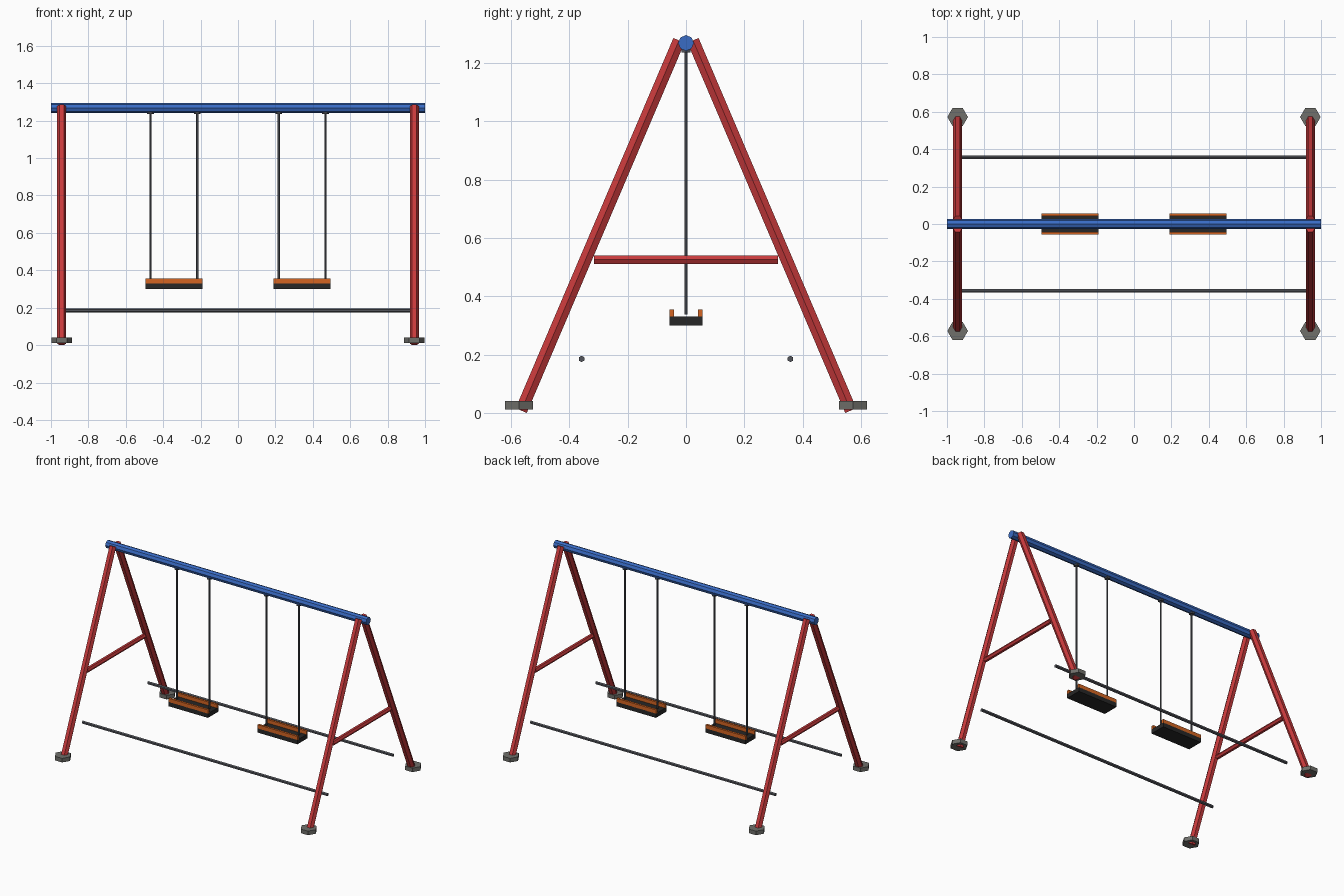
import bpy, bmesh
from mathutils import Vector, Matrix

cube = bpy.data.objects.get("Cube")
if cube:
    bpy.data.objects.remove(cube, do_unlink=True)


def material(name, rgb):
    m = bpy.data.materials.new(name)
    m.use_nodes = True
    m.diffuse_color = (*rgb, 1)
    m.node_tree.nodes["Principled BSDF"].inputs["Base Color"].default_value = (*rgb, 1)
    return m


red = material("red paint", (0.58, 0.042, 0.045))
blue = material("blue paint", (0.042, 0.15, 0.56))
steel = material("dark steel", (0.085, 0.09, 0.105))
concrete = material("grey concrete", (0.16, 0.16, 0.145))
rubber = material("black rubber", (0.02, 0.02, 0.02))
orange = material("orange trim", (0.66, 0.13, 0.016))

X, Y, Z = Vector((1, 0, 0)), Vector((0, 1, 0)), Vector((0, 0, 1))


def finish(name, bm, mat):
    mesh = bpy.data.meshes.new(name)
    bm.to_mesh(mesh)
    bm.free()
    mesh.materials.append(mat)
    bpy.context.collection.objects.link(bpy.data.objects.new(name, mesh))


def tube(name, a, b, radius, mat, corner, sides=6):
    """Flat-sided rod from a to b with one edge pointing towards corner."""
    a, b = Vector(a), Vector(b)
    d = (b - a).normalized()
    frame = Matrix((corner.cross(d), corner, d)).transposed().to_4x4()
    frame.translation = (a + b) / 2
    bm = bmesh.new()
    bmesh.ops.create_cone(bm, cap_ends=True, segments=sides, radius1=radius,
                          radius2=radius, depth=(b - a).length, matrix=frame)
    finish(name, bm, mat)


def box(name, center, size, mat):
    bm = bmesh.new()
    bmesh.ops.create_cube(bm, size=1, matrix=Matrix.Translation(center)
                          @ Matrix.Diagonal((*size, 1)))
    finish(name, bm, mat)


# Top beam
tube("top_beam", (-1, 0, 1.268), (1, 0, 1.268), 0.027, blue, Y, 8)

# End frames: two splayed legs with feet, joined by a cross bar
for sx, side in ((1, "left"), (-1, "right")):
    x = 0.943 * sx
    for sy, end in ((1, "back"), (-1, "front")):
        tube(f"{end}_{side}_leg", (x, 0.565 * sy, 0.008), (x, 0.024 * sy, 1.277),
             0.024, red, X)
        tube(f"{end}_{side}_foot", (x, 0.572 * sy, 0.012), (x, 0.572 * sy, 0.04),
             0.055, concrete, X)
    tube(f"{side}_cross_bar", (x, -0.315, 0.525), (x, 0.315, 0.525), 0.016, red, X)

# Long ground rails
for sy, end in ((1, "back"), (-1, "front")):
    tube(f"{end}_rail", (-0.94, 0.358 * sy, 0.185), (0.94, 0.358 * sy, 0.185),
         0.011, steel, Z)

# Swings: seat, trim, ropes and hangers
for sx, side in ((1, "left"), (-1, "right")):
    x = 0.343 * sx
    box(f"{side}_seat", (x, 0, 0.315), (0.305, 0.113, 0.03), rubber)
    for sy, end in ((1, "back"), (-1, "front")):
        box(f"{side}_seat_{end}_trim", (x, 0.049 * sy, 0.342),
            (0.305, 0.015, 0.026), orange)
    for n, dx in enumerate((-0.125, 0.125), 1):
        tube(f"{side}_rope_{n}", (x + dx, 0, 0.338), (x + dx, 0, 1.25), 0.006, steel, X)
        tube(f"{side}_hanger_{n}", (x + dx, 0, 1.236), (x + dx, 0, 1.25),
             0.018, steel, X)
